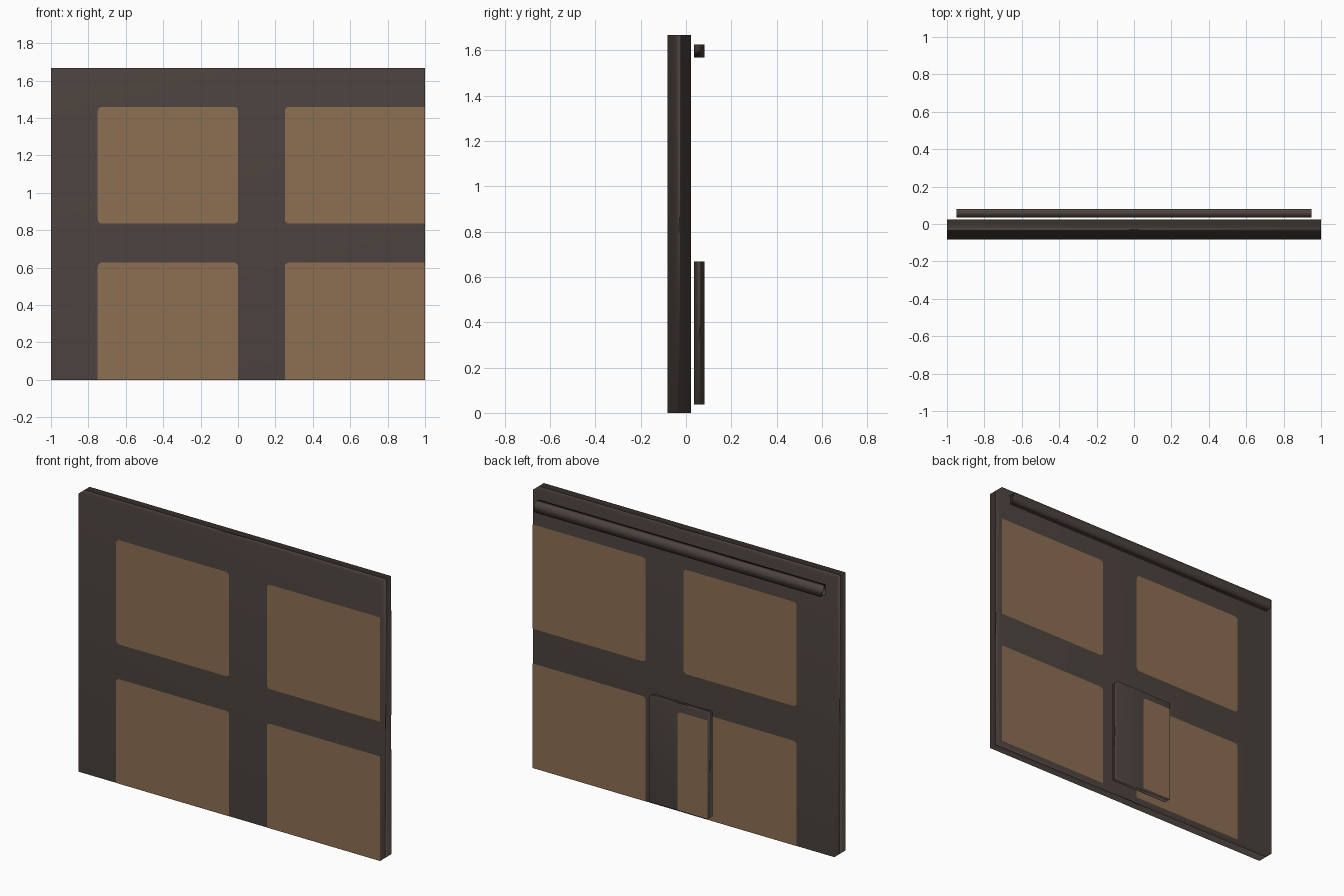
import bpy, math
from mathutils import Vector

if "Cube" in bpy.data.objects:
    bpy.data.objects.remove(bpy.data.objects["Cube"])


def material(name, rgb):
    m = bpy.data.materials.new(name)
    m.diffuse_color = (*rgb, 1.0)
    m.use_nodes = True
    m.node_tree.nodes["Principled BSDF"].inputs["Base Color"].default_value = m.diffuse_color
    return m


DARK = material("dark_brown", (0.074, 0.057, 0.049))
TAN = material("tan_brown", (0.262, 0.156, 0.084))


def add_object(name, verts, faces, mat):
    me = bpy.data.meshes.new(name)
    me.from_pydata(verts, [], faces)
    me.materials.append(mat)
    me.update()
    ob = bpy.data.objects.new(name, me)
    bpy.context.collection.objects.link(ob)
    return ob


def smooth_box(name, lo, hi):
    """Box with smooth, area-weighted corner normals."""
    verts = [(x, y, z) for x in (lo[0], hi[0]) for y in (lo[1], hi[1]) for z in (lo[2], hi[2])]
    faces = [(0, 1, 3, 2), (4, 6, 7, 5), (0, 4, 5, 1), (2, 3, 7, 6), (0, 2, 6, 4), (1, 5, 7, 3)]
    ob = add_object(name, verts, faces, DARK)
    dx, dy, dz = (hi[i] - lo[i] for i in range(3))
    normals = [Vector((sx * dy * dz, sy * dx * dz, sz * dx * dy)).normalized()
               for sx in (-1, 1) for sy in (-1, 1) for sz in (-1, 1)]
    for p in ob.data.polygons:
        p.use_smooth = True
    ob.data.normals_split_custom_set_from_vertices(normals)
    return ob


def panel(name, x0, x1, z0, z1, y, side, rounded, r=0.022):
    """Flat painted panel; rounded lists which corners are rounded.
    Corners run bottom left, bottom right, top right, top left."""
    pts = []
    for i, (cx, cz) in enumerate([(x0, z0), (x1, z0), (x1, z1), (x0, z1)]):
        if i not in rounded:
            pts.append((cx, y, cz))
            continue
        ox = cx + (r if cx == x0 else -r)
        oz = cz + (r if cz == z0 else -r)
        for k in range(5):
            a = math.pi + (i + k / 4) * math.pi / 2
            pts.append((ox + r * math.cos(a), y, oz + r * math.sin(a)))
    if side > 0:
        pts.reverse()
    return add_object(name, pts, [tuple(range(len(pts)))], TAN)


# Main wall slab
Y0, Y1, H = -0.082, 0.023, 1.667
smooth_box("wall_slab", (-1, Y0, 0), (1, Y1, H))

# Painted panels on the front and back of the wall
for side, label, y in ((-1, "front", Y0 - 0.0012), (1, "back", Y1 + 0.0012)):
    panel(label + "_panel_upper_left", -0.75, 0, 0.835, 1.46, y, side, (0, 1, 2, 3))
    panel(label + "_panel_upper_right", 0.25, 1, 0.835, 1.46, y, side, (0, 3))
    panel(label + "_panel_lower_left", -0.75, 0, 0, 0.627, y, side, (2, 3))
    panel(label + "_panel_lower_right", 0.25, 1, 0, 0.627, y, side, (3,))

# Rail along the top of the back
B0, B1 = 0.036, 0.081
smooth_box("back_rail", (-0.95, B0, 1.568), (0.95, B1, 1.625))

# Small hatch at the bottom of the back, with its own painted part
smooth_box("back_hatch", (-0.2, B0, 0.036), (0.19, B1, 0.667))
for side, label, y in ((-1, "inner", B0 - 0.001), (1, "outer", B1 + 0.001)):
    panel("hatch_panel_" + label, -0.2, 0, 0.036, 0.627, y, side, (2,))
